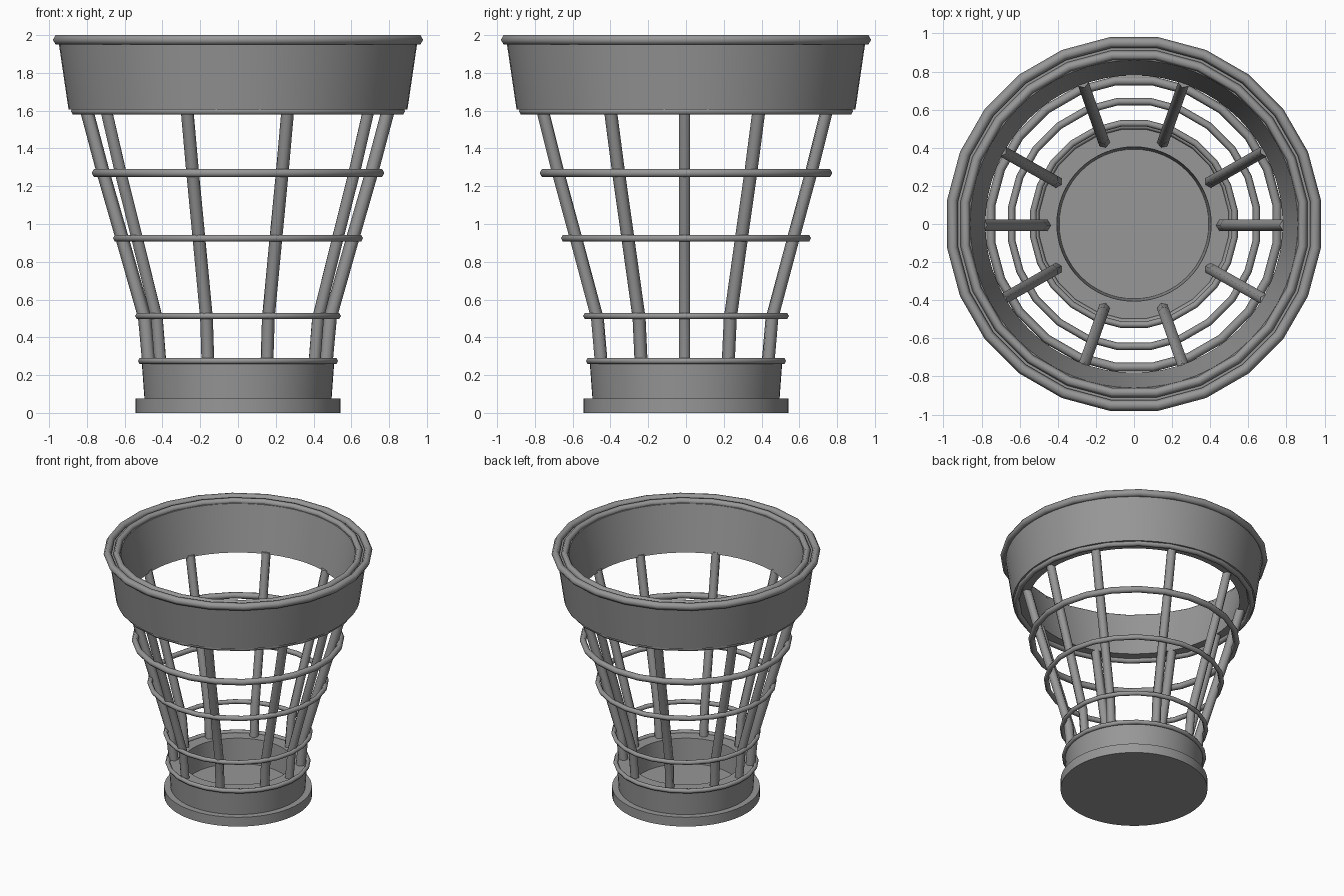
import bpy, bmesh
from math import cos, sin, pi, radians

if "Cube" in bpy.data.objects:
    bpy.data.objects.remove(bpy.data.objects["Cube"])

# Dark grey for every part
grey = bpy.data.materials.new("dark_grey")
grey.diffuse_color = (0.31, 0.31, 0.31, 1)
grey.use_nodes = True
grey.node_tree.nodes["Principled BSDF"].inputs["Base Color"].default_value = grey.diffuse_color


def make_object(name, bm, angle):
    bmesh.ops.recalc_face_normals(bm, faces=bm.faces[:])
    mesh = bpy.data.meshes.new(name)
    bm.to_mesh(mesh)
    bm.free()
    mesh.materials.append(grey)
    obj = bpy.data.objects.new(name, mesh)
    bpy.context.collection.objects.link(obj)
    bpy.ops.object.select_all(action='DESELECT')
    obj.select_set(True)
    bpy.context.view_layer.objects.active = obj
    bpy.ops.object.shade_smooth_by_angle(angle=radians(angle))
    return obj


def revolve(name, profile, segments, offset=0.0, angle=30):
    """Revolve a closed (radius, z) profile about the z axis."""
    bm = bmesh.new()
    loops = []
    for i in range(segments):
        a = offset + 2 * pi * i / segments
        loops.append([bm.verts.new((r * cos(a), r * sin(a), z)) for r, z in profile])
    n = len(profile)
    for i in range(segments):
        p, q = loops[i], loops[(i + 1) % segments]
        for j in range(n):
            k = (j + 1) % n
            bm.faces.new((p[j], q[j], q[k], p[k]))
    return make_object(name, bm, angle)


def ring(name, extent, z, half_height):
    """Low-poly hoop: 24 sides, six-sided section with its point outwards."""
    minor = half_height / cos(pi / 6)
    major = extent / cos(pi / 24) - minor
    section = [(major + minor * cos(pi * k / 3), z + minor * sin(pi * k / 3))
               for k in range(6)]
    revolve(name, section, 24, pi / 24, 75)


def rib(name, angle, path, depth=0.036, width=0.034, sides=6):
    """Upright bar following a (radius, z) path at the given angle."""
    a = radians(angle)
    bm = bmesh.new()
    loops = []
    for r, z in path:
        loop = []
        for k in range(sides):
            t = 2 * pi * k / sides
            rr, side = r + depth * cos(t), width * sin(t)
            loop.append(bm.verts.new((rr * cos(a) - side * sin(a) - 0.003,
                                      rr * sin(a) + side * cos(a) - 0.007, z)))
        loops.append(loop)
    for p, q in zip(loops, loops[1:]):
        for k in range(sides):
            m = (k + 1) % sides
            bm.faces.new((p[k], p[m], q[m], q[k]))
    bm.faces.new(loops[0])
    bm.faces.new(loops[-1])
    make_object(name, bm, 75)


# Solid base disc
bm = bmesh.new()
bmesh.ops.create_cone(bm, cap_ends=True, segments=64, radius1=0.543, radius2=0.543, depth=0.075)
bmesh.ops.translate(bm, verts=bm.verts[:], vec=(0, 0, 0.0375))
make_object("base_disc", bm, 30)

# Thick lower and upper bands
revolve("lower_band", [(0.495, 0.07), (0.51, 0.275), (0.405, 0.275), (0.392, 0.07)], 64)
revolve("upper_band", [(0.897, 1.605), (0.95, 1.965), (0.86, 1.965), (0.78, 1.605)], 64)

# Hoops from bottom to top
for name, extent, z, half in [
    ("lower_band_trim", 0.53, 0.275, 0.015),
    ("hoop_low", 0.545, 0.513, 0.015),
    ("hoop_middle", 0.662, 0.925, 0.017),
    ("hoop_high", 0.775, 1.27, 0.021),
    ("upper_band_trim", 0.885, 1.598, 0.019),
    ("outer_rim", 0.98, 1.975, 0.025),
    ("inner_rim", 0.91, 1.972, 0.022),
]:
    ring(name, extent, z, half)

# Ten upright ribs
path = [(0.468, 0.26), (0.49, 0.50), (0.612, 0.93), (0.71, 1.27), (0.803, 1.62)]
angles = [0, 29.5, 70.5, 109.5, 150.5]
for i, a in enumerate(angles + [b + 180 for b in angles]):
    rib("rib_%02d" % (i + 1), a, path)
